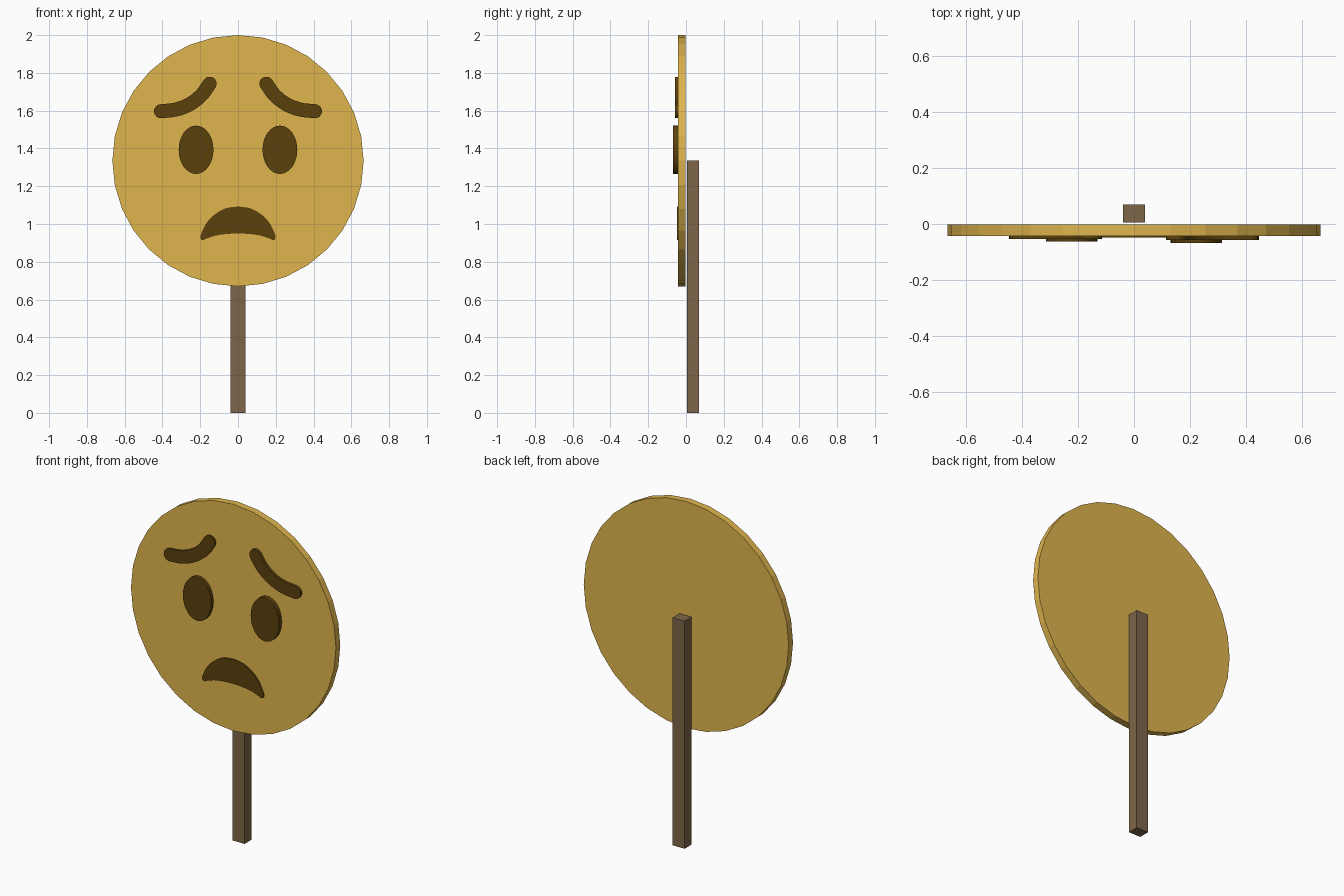
import bpy, bmesh, math
from mathutils import Vector

if "Cube" in bpy.data.objects:
    bpy.data.objects.remove(bpy.data.objects["Cube"])


def material(name, rgb):
    m = bpy.data.materials.new(name)
    m.diffuse_color = (*rgb, 1)
    m.use_nodes = True
    m.node_tree.nodes["Principled BSDF"].inputs["Base Color"].default_value = m.diffuse_color
    return m


YELLOW = material("yellow", (0.74, 0.46, 0.075))
BROWN = material("dark_brown", (0.105, 0.053, 0.004))
WOOD = material("wood", (0.21, 0.133, 0.068))


def plate(name, outline, front, back, mat):
    """Extrude a closed x/z outline between two y depths."""
    bm = bmesh.new()
    face = bm.faces.new([bm.verts.new((x, front, z)) for x, z in outline])
    ext = bmesh.ops.extrude_face_region(bm, geom=[face], use_keep_orig=True)
    for v in ext["geom"]:
        if isinstance(v, bmesh.types.BMVert):
            v.co.y = back
    bmesh.ops.recalc_face_normals(bm, faces=bm.faces)
    me = bpy.data.meshes.new(name)
    bm.to_mesh(me)
    bm.free()
    me.materials.append(mat)
    ob = bpy.data.objects.new(name, me)
    bpy.context.collection.objects.link(ob)
    return ob


def ellipse(cx, cz, rx, rz, n):
    return [(cx + rx * math.sin(2 * math.pi * i / n),
             cz + rz * math.cos(2 * math.pi * i / n)) for i in range(n)]


def smooth_path(pts, steps=4):
    """Catmull-Rom curve through the points."""
    p = [Vector(q) for q in pts]
    p = [2 * p[0] - p[1]] + p + [2 * p[-1] - p[-2]]
    out = []
    for i in range(1, len(p) - 2):
        a, b, c, d = p[i - 1:i + 3]
        for k in range(steps):
            t = k / steps
            out.append(0.5 * (2 * b + (c - a) * t + (2 * a - 5 * b + 4 * c - d) * t * t
                              + (3 * b - a - 3 * c + d) * t ** 3))
    return out + [p[-2]]


def round_stroke(pts, r, cap=8):
    """Outline of a thick stroke with round ends."""
    path = smooth_path(pts)
    left, right, angles = [], [], []
    for i, q in enumerate(path):
        d = (path[min(i + 1, len(path) - 1)] - path[max(i - 1, 0)]).normalized()
        n = Vector((-d.y, d.x)) * r
        left.append(q + n)
        right.append(q - n)
        angles.append(math.atan2(d.y, d.x))

    def arc(q, start):
        return [q + r * Vector((math.cos(start - math.pi * k / cap),
                                math.sin(start - math.pi * k / cap))) for k in range(1, cap)]
    h = math.pi / 2
    pts = left + arc(path[-1], angles[-1] + h) + right[::-1] + arc(path[0], angles[0] - h)
    return [tuple(v) for v in pts]


# Round face plate
plate("face_disc", ellipse(0, 1.335, 0.665, 0.665, 32), -0.042, -0.002, YELLOW)

# Handle stick behind the plate
plate("stick", [(-0.039, 0), (0.039, 0), (0.039, 1.335), (-0.039, 1.335)],
      0.005, 0.069, WOOD)

# Eyes and worried brows
brow = [(0.15, 1.743), (0.193, 1.683), (0.256, 1.634), (0.33, 1.606), (0.408, 1.597)]
for side, s, eye_y, brow_y in (("left", -1, -0.062, -0.053), ("right", 1, -0.068, -0.057)):
    plate(side + "_eye", ellipse(s * 0.222, 1.393, 0.092, 0.128, 32), eye_y, -0.04, BROWN)
    plate(side + "_brow", round_stroke([(s * x, z) for x, z in brow], 0.037),
          brow_y, -0.04, BROWN)

# Downturned mouth, half outline mirrored
half = smooth_path([(0, 1.093), (0.065, 1.083), (0.122, 1.052), (0.165, 1.008),
                    (0.191, 0.958), (0.2, 0.928), (0.187, 0.914), (0.168, 0.922),
                    (0.12, 0.938), (0.06, 0.947), (0, 0.95)], 3)
mouth = [(v.x, v.y) for v in half] + [(-v.x, v.y) for v in half[-2:0:-1]]
plate("mouth", mouth, -0.048, -0.04, BROWN)
